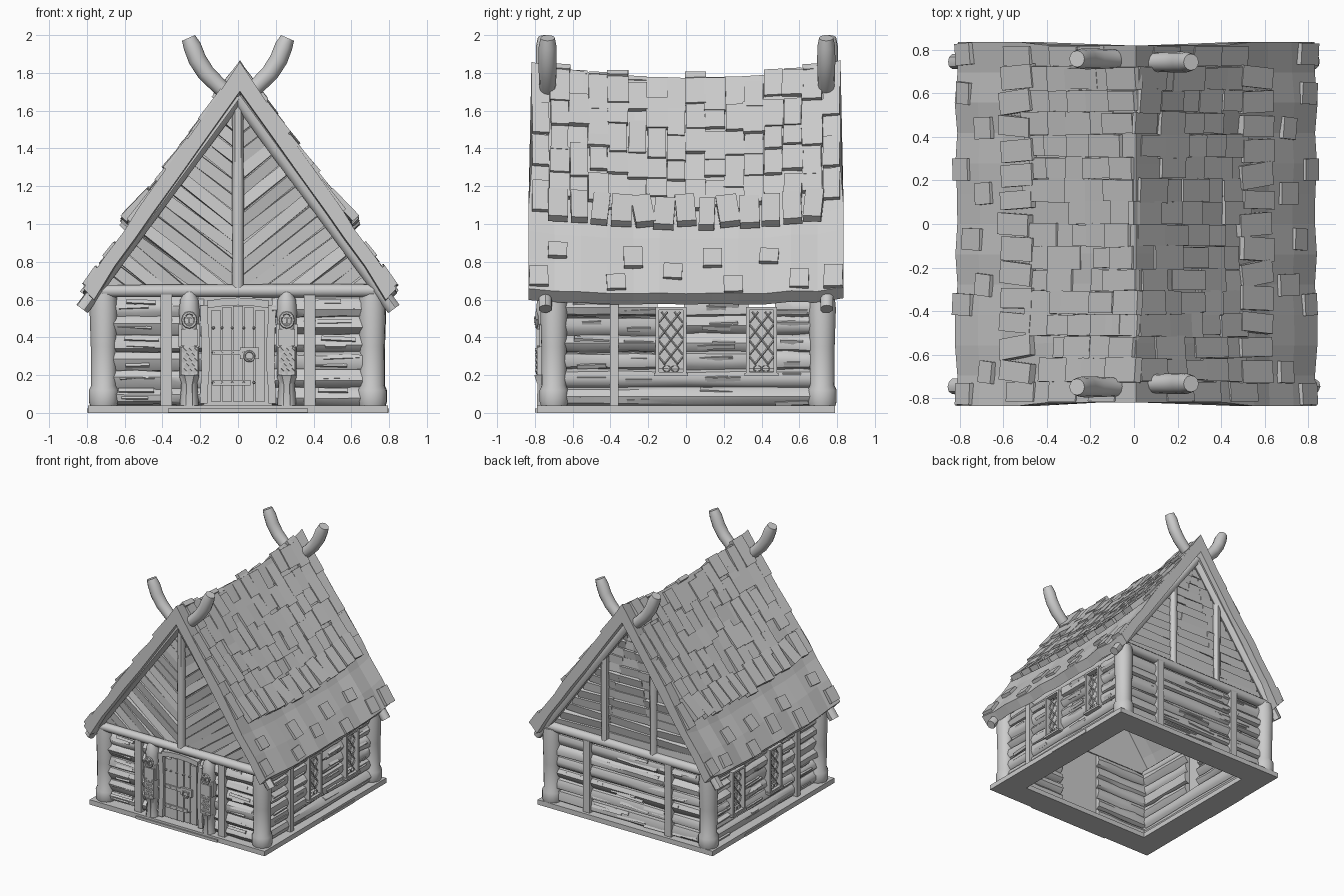
import bpy, bmesh, random
from math import sin, cos, pi, radians
from mathutils import Vector, Matrix, Euler

if "Cube" in bpy.data.objects:
    bpy.data.objects.remove(bpy.data.objects["Cube"])
random.seed(7)
R = random.uniform
I = Matrix.Identity(4)
SIDES = ((1, "right"), (-1, "left"))

def finish(bm, name, smooth=False):
    bmesh.ops.recalc_face_normals(bm, faces=bm.faces[:])
    for f in bm.faces:
        f.smooth = smooth
    for e in bm.edges:
        e.smooth = len(e.link_faces) == 2 and e.calc_face_angle(0) < radians(40)
    me = bpy.data.meshes.new(name)
    bm.to_mesh(me)
    bm.free()
    bpy.context.collection.objects.link(bpy.data.objects.new(name, me))

def box(bm, c, size, rot=(0, 0, 0), M=I):
    m = M @ Matrix.Translation(c) @ Euler(rot).to_matrix().to_4x4() @ Matrix.Diagonal((*size, 1))
    bmesh.ops.create_cube(bm, size=1, matrix=m)

def skin(bm, rings):
    n = len(rings[0])
    for r, s in zip(rings, rings[1:]):
        for k in range(n):
            bm.faces.new((r[k], r[(k + 1) % n], s[(k + 1) % n], s[k]))
    bm.faces.new(rings[0])
    bm.faces.new(rings[-1])

def tube(bm, pts, radii, n=10, jit=0.0, M=I):
    pts = [M @ Vector(p) for p in pts]
    ref = Vector((0, 0, 1)) if abs((pts[-1] - pts[0]).normalized().y) > .7 else Vector((0, 1, 0))
    prof = [1 + R(-jit, jit) for _ in range(n)]
    rings = []
    for i, p in enumerate(pts):
        d = (pts[min(i + 1, len(pts) - 1)] - pts[max(i - 1, 0)]).normalized()
        a = d.cross(ref).normalized()
        b = d.cross(a)
        rings.append([bm.verts.new(p + (a * cos(2 * pi * k / n) + b * sin(2 * pi * k / n)) * radii[i]
                      * prof[k] * (1 + R(-jit, jit) * .5)) for k in range(n)])
    skin(bm, rings)

def log(bm, p, q, r, jit=.15, n=9):
    p, q = Vector(p), Vector(q)
    tube(bm, [p.lerp(q, t / 4) for t in range(5)], [r * R(.92, 1.06) for _ in range(5)], n, jit)

def lattice(bm, c, w, h, step, slope, M=I, t=.006):
    k = -h - slope * w + step / 2
    while k < h + slope * w:
        x0, x1 = max(-w, (-h - k) / slope), min(w, (h - k) / slope)
        if x1 - x0 > .01:
            for s in (1, -1):
                tube(bm, [(c[0] + s * x, c[1], c[2] + slope * x + k) for x in (x0, x1)], [t] * 2, 4, 0, M)
        k += step

def ring(bm, c, rx, rz, t, M=I):
    tube(bm, [(c[0] + rx * cos(a * pi / 6), c[1], c[2] + rz * sin(a * pi / 6)) for a in range(13)], [t] * 13, 6, 0, M)

# open base frame with thin steps; log walls (side logs broken by windows); split bark; boards; beams; posts
base, posts, logs, bark, boards, beams, rafters = (bmesh.new() for _ in range(7))
box(base, (0, -.70, .012), (.74, .2, .022))
log(rafters, (0, -.735, .66), (0, -.735, 1.66), .032, .05, 12)
for s in (1, -1):
    box(base, (0, s * .69, .02), (1.59, .2, .04))
    box(base, (s * .695, 0, .02), (.2, 1.18, .04))
    box(base, (s * .70, .17, .012), (.2, .4, .022))
    for y in (-.7, .72):
        tube(posts, [(s * .71, y, z) for z in (.03, .06, .12, .145, .35, .55, .64)],
             [.068, .078, .078, .066, .068, .074, .066], 14, .02)
    box(boards, (s * .38, -.735, .335), (.06, .05, .61))
    box(boards, (s * .37, .74, .335), (.06, .05, .61))
    box(boards, (s * .735, -.38, .32), (.05, .045, .58))
    log(beams, (-.72, s * .735, .645), (.72, s * .735, .648), .036, .05, 12)
    log(beams, (s * .68, -.7, .62), (s * .68, .7, .62), .04, .05, 12)
    log(rafters, (s * .22, .735, .64), (s * .22, .735, 1.36), .03, .05, 10)
    for y in (-.745, .745):
        log(rafters, (0, y, 1.675), (s * .825, y, .55), .037, .05, 10)
for i in range(6):
    z = .087 + .094 * i
    log(logs, (-.66, .70, z), (.66, .70, z), .052)
    for s in (1, -1):
        log(logs, (s * .66, -.69, z), (s * .18, -.69, z), .052)
        for a, b in ([(-.66, .66)] if i < 2 else [(-.66, -.15), (-.01, .33), (.47, .66)]):
            log(logs, (s * .69, a, z), (s * .69, b, z), .052)
    for k in range(5):
        zz = z + R(-.03, .03)
        box(bark, (R(-.5, .5), .736, zz), (R(.15, .35), .03, .022), (.5, R(-.05, .05), R(-.04, .04)))
        for s in (1, -1):
            if k < 2:
                box(bark, (s * R(.48, .56), -.726, zz), (R(.1, .2), .03, .022), (-.5, R(-.06, .06), 0))
            box(bark, (s * .726, (-.5, .16, .56, .2, -.25)[k], zz), (.03, R(.08, .2), .022), (R(-.06, .06), s * .5, 0))
finish(base, "base_frame")
finish(posts, "corner_posts", True)
finish(logs, "wall_logs", True)
finish(bark, "split_bark")
finish(boards, "upright_boards")
finish(beams, "tie_beams", True)
finish(rafters, "gable_posts_and_rafters", True)

# door: arched planks, bowed frame and lintel, then straps, studs and ring
bm = bmesh.new()
box(bm, (0, -.69, .33), (.42, .03, .6))
for s in (1, -1):
    for z, x, t in ((.14, .178, .05), (.31, .172, .0), (.48, .178, -.05)):
        box(bm, (s * x, -.725, z), (.04, .05, .18), (0, -s * t, 0))
for i in range(5):
    x = (i - 2) * .058
    h = .505 - 1.8 * x * x
    box(bm, (x, -.725, .06 + h / 2), (.053, .04 + R(-.008, .008), h))
for k in range(4):
    box(bm, (-.12 + .08 * k, -.728, .592 - abs(k - 1.5) * .008), (.085, .06, .04), (0, (k - 1.5) * .1, 0))
finish(bm, "door")
bm = bmesh.new()
for z in (.16, .32, .45):
    if z < .4:
        box(bm, (-.035, -.752, z), (.2, .012, .028))
    for x in (-.13, -.085, -.03, .03, .085):
        tube(bm, [(x, -.74, z), (x, -.764, z)], [.009, .005], 6)
box(bm, (.06, -.75, .315), (.1, .02, .06))
ring(bm, (.06, -.768, .3), .026, .026, .006)
finish(bm, "door_ironwork", True)

for s, side in SIDES:
    # windows with frames, lattice, rosettes
    bm = bmesh.new()
    for y in (-.08, .4):
        M = Matrix.Translation((s * .735, y, .38)) @ Matrix.Rotation(s * pi / 2, 4, 'Z')
        box(bm, (0, .04, 0), (.15, .012, .36), M=M)
        for k in (1, -1):
            box(bm, (k * .073, .005, 0), (.018, .07, .36), M=M)
            box(bm, (0, .005, k * .172), (.165, .07, .016), M=M)
            ring(bm, (k * .022, -.01, -.145), .02, .016, .004, M)
        box(bm, (0, -.012, -.178), (.18, .05, .016), M=M)
        lattice(bm, (0, 0, .015), .064, .14, .085, 1.25, M)
    finish(bm, side + "_windows")
    # carved figure post beside the door
    bm = bmesh.new()
    M = Matrix.Translation((s * .258, -.74, 0))
    tube(bm, [(0, 0, z) for z in (.04, .16, .19, .34, .44, .54, .6, .64)],
         [.05, .042, .052, .052, .05, .054, .048, .03], 12, 0, M)
    tube(bm, [(0, -.02, z) for z in (.04, .15, .2)], [.034, .03, .05], 6, 0, M)
    box(bm, (0, -.035, .4), (.088, .035, .09), M=M)
    box(bm, (0, -.035, .275), (.09, .03, .15), M=M)
    for r in range(5):
        for c in range(3 - r % 2):
            box(bm, ((c - 1 + .5 * (r % 2)) * .029, -.05, .222 + r * .027), (.02, .012, .02), (.25, pi / 4, 0), M)
    ring(bm, (0, -.05, .492), .034, .038, .009, M)
    for k in (1, -1):
        box(bm, (k * .015, -.054, .506), (.02, .016, .008), (0, k * -.4, 0), M)
        box(bm, (k * .048, -.01, .41), (.018, .05, .12), M=M)
    box(bm, (0, -.056, .49), (.01, .02, .03), M=M)
    box(bm, (0, -.054, .47), (.028, .014, .007), M=M)
    finish(bm, side + "_carved_post", True)
    # front gable: slanting boards trimmed to a half triangle
    bm = bmesh.new()
    a = radians(38)
    for k in range(20):
        v = -.46 + k * .066
        box(bm, (s * (.4 * cos(a) - v * sin(a)), -.70 + R(-.008, .008), .67 + .4 * sin(a) + v * cos(a)),
            (2, .03, .062), (R(-.25, .25), -s * (a + R(-.04, .04)), 0))
    for co, no in (((0, 0, 0), (-s, 0, 0)), ((0, 0, .65), (0, 0, -1)), ((0, 0, 1.66), (s * 1.12, 0, .8))):
        bmesh.ops.bisect_plane(bm, geom=bm.verts[:] + bm.edges[:] + bm.faces[:], plane_co=co,
                               plane_no=no, clear_outer=True)
    finish(bm, side + "_gable_boards")

# gable backing panels, and level boards on the back gable
bm = bmesh.new()
for y in (-.68, .68):
    skin(bm, [[bm.verts.new((x, y + d, z)) for x, z in ((-.74, .62), (.74, .62), (0, 1.66))] for d in (0, .015)])
for i in range(13):
    z = .7 + .072 * i
    h = (1.65 - z) / 1.4
    for k in (-1, 0, 1):
        box(bm, (k * h * .66, .71, z), (h * .7, .03 + R(0, .015), .068), (R(-.3, .1), R(-.04, .04), 0))
finish(bm, "back_gable_boards")

# crossed horns on the ridge ends
bm = bmesh.new()
for y in (-.74, .75):
    for s in (1, -1):
        tube(bm, [(s * x, y - s * .01 * y, z) for x, z in ((.03, 1.67), (.1, 1.73), (.17, 1.80), (.215, 1.87),
             (.242, 1.94), (.262, 1.985))], [.04, .044, .047, .048, .047, .038], 12)
finish(bm, "ridge_horns", True)

# sagging roof slab
OUT = [Vector(p) for p in ((0, 1.86), (.2, 1.56), (.4, 1.28), (.54, 1.08), (.61, .965), (.72, .82), (.825, .66))]
INN = [(0, 1.705), (.15, 1.495), (.33, 1.24), (.46, 1.06), (.55, .93), (.66, .78), (.77, .60)]

def sag(z, y):
    return z - (.09 - .06 * (1.86 - z) / 1.25) * (1 - (y / .82) ** 2)

def surf(s, y, side):
    for a, b in zip(OUT, OUT[1:]):
        L = (b - a).length
        if s <= L or b is OUT[-1]:
            p = a.lerp(b, s / L)
            return Vector((side * p.x + .01, y, sag(p.y, y)))
        s -= L

bm = bmesh.new()
loop = [(-p[0], p[1]) for p in OUT[:0:-1]] + [tuple(p) for p in OUT] + INN[::-1] + [(-x, z) for x, z in INN[1:]]
rings = []
for i in range(13):
    t, jx, jz = -1 + i / 6, R(-.015, .012), R(-.008, .008)
    rings.append([bm.verts.new((x * (1 + jx) + .01, t * (.818 if z > 1.1 else .835), sag(z, t * .82) + jz))
                  for x, z in loop])
skin(bm, rings)
finish(bm, "roof_slab")

# shingles laid on the roof surface
def shingle(bm, s, y, side, L, w, t, lift=0.0, tilt=.06, spin=0.0):
    d = (surf(s + .03, y, side) - surf(s - .03, y, side)).normalized()
    n = d.cross(surf(s, y + .03, side) - surf(s, y - .03, side)).normalized()
    n = n if n.z > 0 else -n
    M = Matrix((d, n.cross(d), n)).transposed().to_4x4()
    M.translation = surf(s, y, side) + n * lift
    box(bm, (0, 0, 0), (L, w, t), (0, -tilt, spin), M)

for side, nm in SIDES:
    bm = bmesh.new()
    for c in range(14):
        for row in range(5):
            if R(0, 1) < .88:
                shingle(bm, .1 + row * .165 + R(-.04, .04), -.67 + c * .103, side, R(.16, .24), R(.09, .115),
                        R(.015, .045), .004, R(.03, .1), R(-.02, .02))
        if c < 13:  # raised row over the break in the slope
            shingle(bm, .92 + R(-.015, .015), -.68 + c * .113, side, .2, R(.08, .11), .045, .024, .15, R(-.1, .15))
    for y in (-.77, .77):
        for s in (.3, .62, .85):
            shingle(bm, s + R(-.1, .1), y, side, .2, .09, .025)
    for y, s in ((-.68, 1.2), (-.28, 1.22), (-.07, 1.31), (.14, 1.22), (.44, 1.22), (-.78, 1.38), (-.37, 1.39),
                 (.25, 1.4), (.6, 1.38), (.78, 1.38)):
        shingle(bm, s, y, side, R(.09, .14), .1, .03, .004, .03, R(-.1, .1))
    finish(bm, nm + "_roof_shingles")
